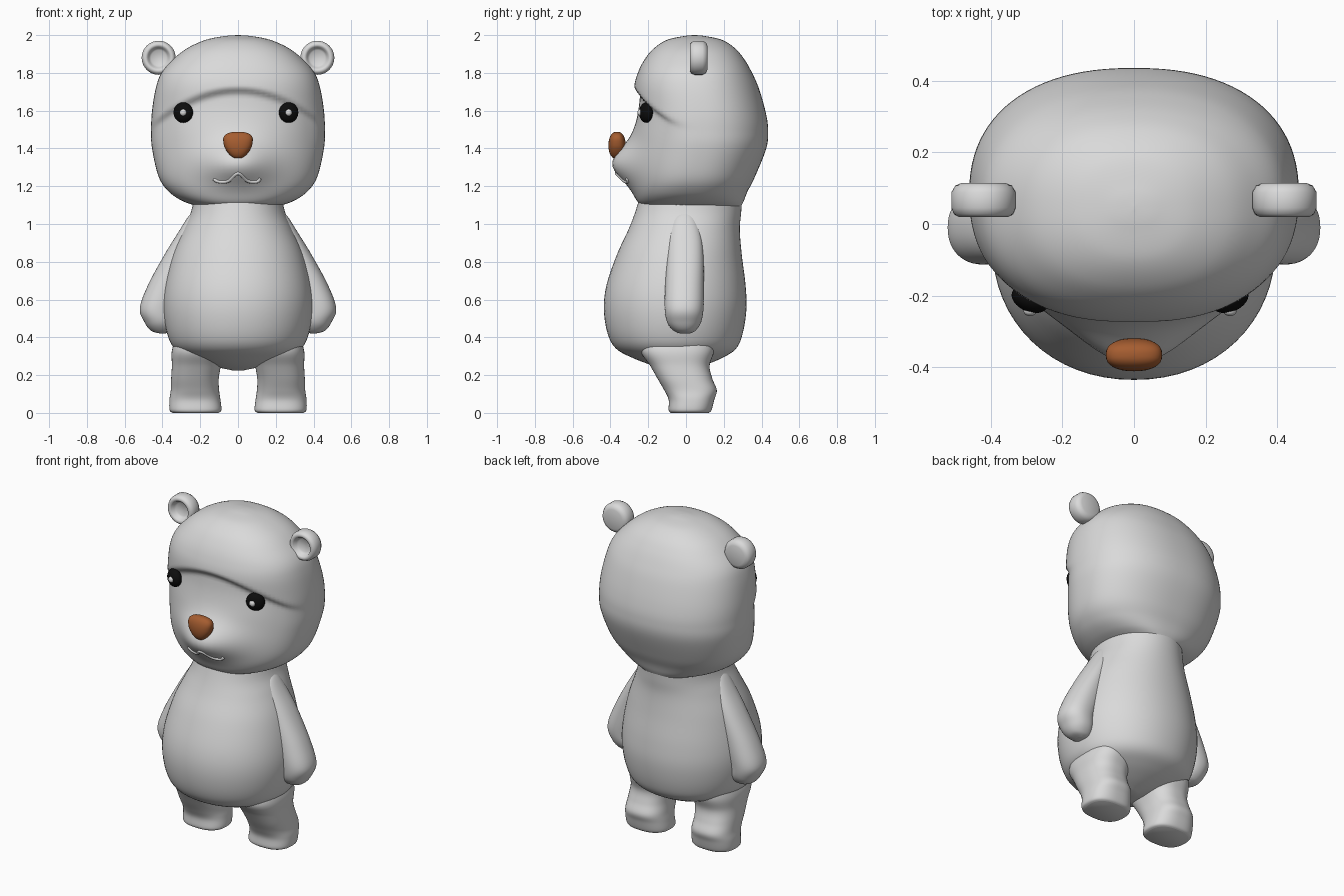
import bpy, bmesh, math
from mathutils import Vector, Matrix
from mathutils.bvhtree import BVHTree

if "Cube" in bpy.data.objects:
    bpy.data.objects.remove(bpy.data.objects["Cube"])


def material(name, rgb):
    m = bpy.data.materials.new(name)
    m.diffuse_color = (*rgb, 1)
    m.use_nodes = True
    m.node_tree.nodes["Principled BSDF"].inputs["Base Color"].default_value = m.diffuse_color
    return m


GREY = material("light_grey", (0.7, 0.7, 0.7))
BLACK = material("black", (0.004, 0.004, 0.004))
BROWN = material("nose_brown", (0.38, 0.11, 0.03))


def finish(bm, name, mat):
    bmesh.ops.recalc_face_normals(bm, faces=bm.faces)
    me = bpy.data.meshes.new(name)
    bm.to_mesh(me)
    bm.free()
    for p in me.polygons:
        p.use_smooth = True
    me.materials.append(mat)
    ob = bpy.data.objects.new(name, me)
    bpy.context.collection.objects.link(ob)
    return ob


def smooth_keys(keys, steps):
    """Catmull-Rom interpolation through the section keys."""
    out = []
    n = len(keys)
    for i in range(n - 1):
        a, b, c, d = keys[max(i - 1, 0)], keys[i], keys[i + 1], keys[min(i + 2, n - 1)]
        for s in range(steps):
            t = s / steps
            out.append([0.5 * (2 * q + (r - p) * t + (2 * p - 5 * q + 4 * r - u) * t * t
                               + (3 * q - p - 3 * r + u) * t ** 3)
                        for p, q, r, u in zip(a, b, c, d)])
    out.append(list(keys[-1]))
    return out


def skin(bm, rings):
    n = len(rings[0])
    for r0, r1 in zip(rings, rings[1:]):
        for i in range(n):
            j = (i + 1) % n
            bm.faces.new((r0[i], r0[j], r1[j], r1[i]))
    bm.faces.new(rings[0])
    bm.faces.new(rings[-1])


def loft(name, keys, mat=GREY, power=2.0, side=1, steps=6, n=64, deform=None):
    """Stack of superellipse sections: (z, centre x, half width, front y, back y)."""
    bm = bmesh.new()
    rings = []
    for z, cx, hw, yf, yb in smooth_keys(keys, steps):
        hw, cy, hd = max(hw, 0.002), (yf + yb) / 2, max((yb - yf) / 2, 0.002)
        ring = []
        for i in range(n):
            a = 2 * math.pi * i / n
            c, s = math.cos(a), math.sin(a)
            x = cx + hw * math.copysign(abs(c) ** (2 / power), c)
            y = cy + hd * math.copysign(abs(s) ** (2 / power), s)
            if deform:
                y += deform(x, z, max(0, -s))
            ring.append(bm.verts.new((x * side, y, z)))
        rings.append(ring)
    skin(bm, rings)
    return finish(bm, name, mat)


def ball(name, centre, size, mat, turn=0.0, shape=None):
    bm = bmesh.new()
    bmesh.ops.create_uvsphere(bm, u_segments=32, v_segments=20, radius=1)
    if shape:
        for v in bm.verts:
            v.co = shape(v.co)
    m = Matrix.Translation(centre) @ Matrix.Rotation(turn, 4, 'Z') @ Matrix.Diagonal((*size, 1))
    bmesh.ops.transform(bm, matrix=m, verts=bm.verts)
    return finish(bm, name, mat)


# Head, with a soft muzzle bump and a recessed brow on the front half
def face_shape(x, z, front):
    muzzle = -0.125 * math.exp(-(x / 0.19) ** 2 - ((z - 1.32) / 0.12) ** 2)
    t = 1.73 - 0.9 * x * x - z
    k = min(max(t / 0.05, 0), 1)
    brow = 0.035 * k * k * (3 - 2 * k) * math.exp(-(t / 0.2) ** 2)
    return (muzzle + brow) * min(1, front * 1.6)


head = loft("head", [
    (1.09, 0, .20, -.22, .29), (1.12, 0, .29, -.25, .305), (1.17, 0, .365, -.262, .325),
    (1.25, 0, .42, -.265, .365), (1.40, 0, .455, -.268, .425), (1.50, 0, .46, -.275, .435),
    (1.60, 0, .455, -.275, .42), (1.72, 0, .435, -.275, .385), (1.80, 0, .405, -.255, .35),
    (1.87, 0, .345, -.22, .31), (1.93, 0, .27, -.17, .26), (1.975, 0, .17, -.10, .19),
    (1.995, 0, .07, -.01, .10), (2.0, 0, .0, .04, .05)],
    power=2.3, steps=8, n=96, deform=face_shape)

# Body
loft("body", [
    (.225, 0, .03, -.05, 0), (.25, 0, .14, -.17, .09), (.29, 0, .25, -.28, .19),
    (.34, 0, .335, -.37, .265), (.42, 0, .375, -.415, .30), (.55, 0, .395, -.435, .32),
    (.68, 0, .385, -.42, .315), (.84, 0, .345, -.365, .295), (.97, 0, .29, -.305, .285),
    (1.06, 0, .25, -.27, .292), (1.16, 0, .23, -.24, .30)], power=2.1)

ear_profile = [(.002, .115), (.06, .115), (.079, .107), (.09, .088), (.09, .045), (.082, .027),
               (.07, .02), (.058, .026), (.051, .045), (.04, .054), (.002, .056)]

for side, label in ((-1, "left"), (1, "right")):
    # Legs
    loft(label + "_leg", [
        (0, .225, .12, -.08, .12), (.015, .225, .137, -.092, .135), (.07, .228, .135, -.092, .15),
        (.12, .228, .128, -.115, .163), (.18, .228, .126, -.15, .14), (.25, .22, .13, -.19, .125),
        (.33, .21, .14, -.24, .15), (.42, .20, .12, -.22, .15)], power=2.5, side=side)
    # Arms
    loft(label + "_arm", [
        (.42, .40, .01, -.03, .02), (.435, .40, .06, -.065, .05), (.48, .41, .085, -.10, .08),
        (.555, .42, .10, -.113, .093), (.68, .375, .10, -.11, .095), (.84, .31, .078, -.10, .092),
        (.95, .26, .06, -.09, .08), (1.03, .235, .035, -.065, .05), (1.06, .235, .01, -.02, .015)],
        power=2.2, side=side, n=48)
    # Ears: turned discs with a dished front
    bm = bmesh.new()
    skin(bm, [[bm.verts.new((.42 * side + r * math.cos(2 * math.pi * i / 40), y,
                             1.88 + r * math.sin(2 * math.pi * i / 40))) for i in range(40)]
              for r, y in ear_profile])
    finish(bm, label + "_ear", GREY)
    # Eyes with a small raised highlight
    ex = -.29 if side < 0 else .268
    ball(label + "_eye", (ex, -.21, 1.59), (.054, .035, .054), BLACK, turn=side * .4)
    ball(label + "_eye_highlight", (ex, -.243, 1.59), (.018, .014, .018), GREY)

# Nose: rounded, narrowing downwards
ball("nose", (0, -.365, 1.42), (.085, .046, .072), BROWN,
     shape=lambda c: Vector((math.copysign(abs(c.x) ** .85, c.x) * (.88 + .28 * c.z),
                             math.copysign(abs(c.y) ** .8, c.y),
                             c.z + .12 * c.x * c.x * (1 if c.z > 0 else 0) - .05)))

# Mouth: thin raised line laid on the muzzle
tree = BVHTree.FromPolygons([v.co for v in head.data.vertices],
                            [tuple(p.vertices) for p in head.data.polygons])
path = smooth_keys([(-.13, 1.238), (-.10, 1.224), (-.05, 1.228), (0, 1.268),
                    (.05, 1.228), (.10, 1.224), (.118, 1.242)], 5)
bm = bmesh.new()
rings = []
for k, (x, z) in enumerate(path):
    hit = tree.ray_cast(Vector((x, -2, z)), Vector((0, 1, 0)))[0]
    x0, z0 = path[max(k - 1, 0)]
    x1, z1 = path[min(k + 1, len(path) - 1)]
    side_dir = Vector((-(z1 - z0), 0, x1 - x0)).normalized()
    r = .005 if k in (0, len(path) - 1) else .009
    rings.append([bm.verts.new(hit + side_dir * r * math.cos(i * math.pi / 5)
                               + Vector((0, r * math.sin(i * math.pi / 5), 0))) for i in range(10)])
skin(bm, rings)
finish(bm, "mouth", GREY)
